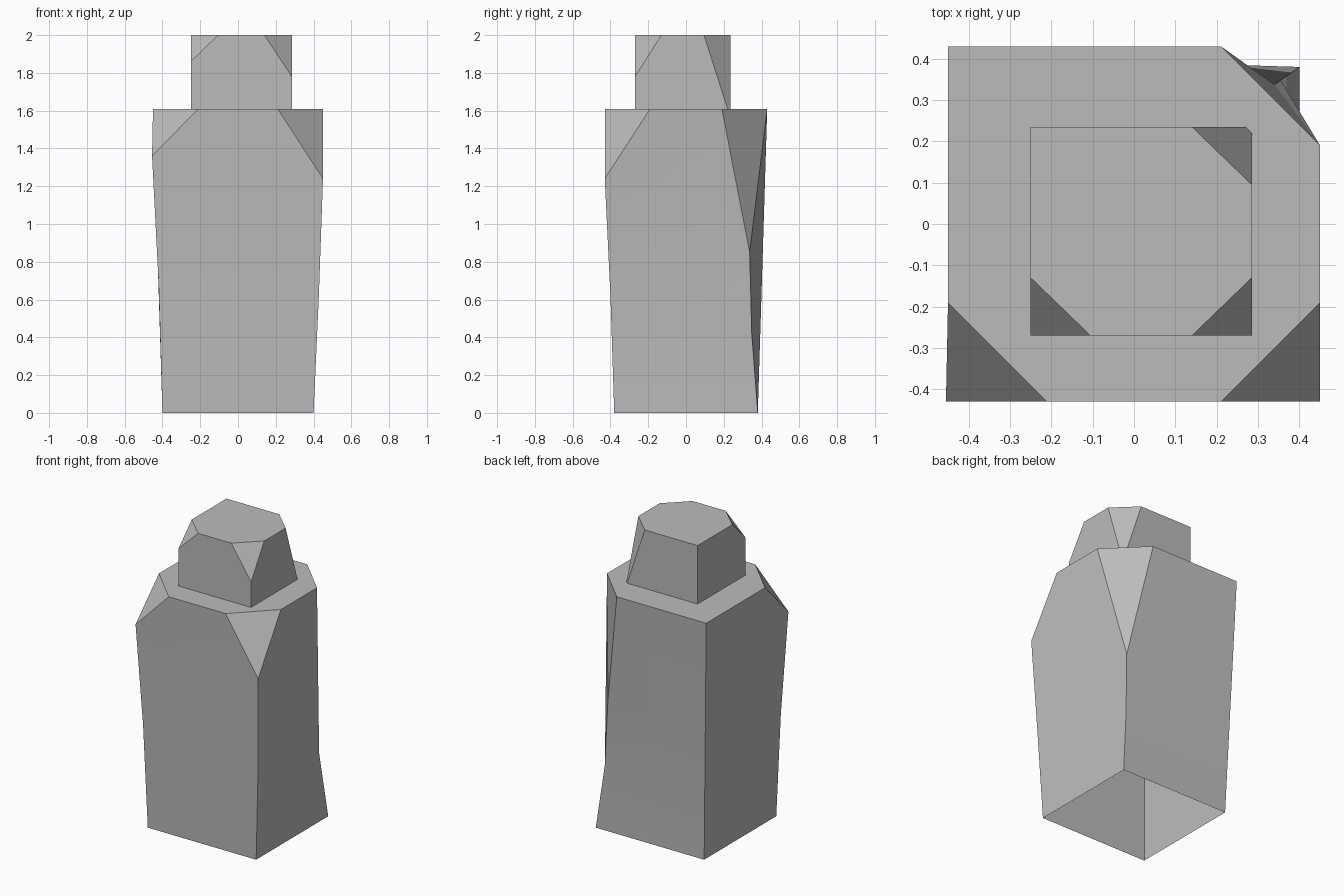
import bpy, bmesh, math
from mathutils import Vector

cube = bpy.data.objects.get("Cube")
if cube:
    bpy.data.objects.remove(cube)

GREY = (0.5, 0.5, 0.5, 1.0)
mat = bpy.data.materials.new("stone_grey")
mat.use_nodes = True
mat.diffuse_color = GREY
mat.node_tree.nodes["Principled BSDF"].inputs["Base Color"].default_value = GREY


def finish(bm, name):
    bmesh.ops.recalc_face_normals(bm, faces=bm.faces)
    mesh = bpy.data.meshes.new(name)
    bm.to_mesh(mesh)
    bm.free()
    mesh.materials.append(mat)
    obj = bpy.data.objects.new(name, mesh)
    bpy.context.collection.objects.link(obj)
    bpy.ops.object.select_all(action='DESELECT')
    obj.select_set(True)
    bpy.context.view_layer.objects.active = obj
    bpy.ops.object.shade_smooth_by_angle(angle=math.radians(20))


# Body: four flared corner edges (foot, middle, apex), three ending in a chamfer
TOP = 1.61
corners = [  # counter-clockwise: edge points, then the rim points of the chamfer
    ([(-.40, -.38, 0), (-.42, -.40, .68), (-.455, -.43, 1.36)], [(-.45, -.19), (-.21, -.43)]),
    ([(.40, -.38, 0), (.428, -.40, .62), (.45, -.43, 1.24)], [(.21, -.43), (.45, -.19)]),
    ([(.40, .38, 0), (.355, .348, .42), (.34, .337, .85)], [(.45, .19), (.21, .43)]),
    ([(-.40, .38, 0), (-.425, .405, .8)], [(-.45, .43)]),
]
bm = bmesh.new()
edges = [[bm.verts.new(p) for p in edge] for edge, rim in corners]
rims = [[bm.verts.new((x, y, TOP)) for x, y in rim] for edge, rim in corners]
for i in range(4):
    j = (i + 1) % 4
    a, b = edges[i], edges[j]
    bm.faces.new([a[0], b[0], b[1], a[1]])
    bm.faces.new([a[1], *b[1:], rims[j][0], rims[i][-1], *a[:1:-1]])
    if len(rims[i]) == 2:
        bm.faces.new([rims[i][0], a[-1], rims[i][1]])
bm.faces.new([v for rim in rims for v in rim])
finish(bm, "body")

# Head: a box with three top corners sliced off
bm = bmesh.new()
bmesh.ops.create_cube(bm, size=1)
bmesh.ops.scale(bm, vec=(.535, .505, .39), verts=bm.verts)
bmesh.ops.translate(bm, vec=(.0175, -.0175, 1.805), verts=bm.verts)
slices = [
    ((-.25, -.13, 2), (-.105, -.27, 2), (-.25, -.27, 1.86)),
    ((.285, -.13, 2), (.14, -.27, 2), (.285, -.27, 1.78)),
    ((.285, .095, 2), (.14, .235, 2), (.285, .22, TOP)),
]
centre = Vector((0, 0, 1.7))
for points in slices:
    p, q, r = map(Vector, points)
    normal = (q - p).cross(r - p)
    if normal.dot(centre - p) > 0:
        normal.negate()
    geom = bm.verts[:] + bm.edges[:] + bm.faces[:]
    cut = bmesh.ops.bisect_plane(bm, geom=geom, plane_co=p, plane_no=normal, clear_outer=True)
    rim = [e for e in cut["geom_cut"] if isinstance(e, bmesh.types.BMEdge)]
    bmesh.ops.contextual_create(bm, geom=rim)
finish(bm, "head")
